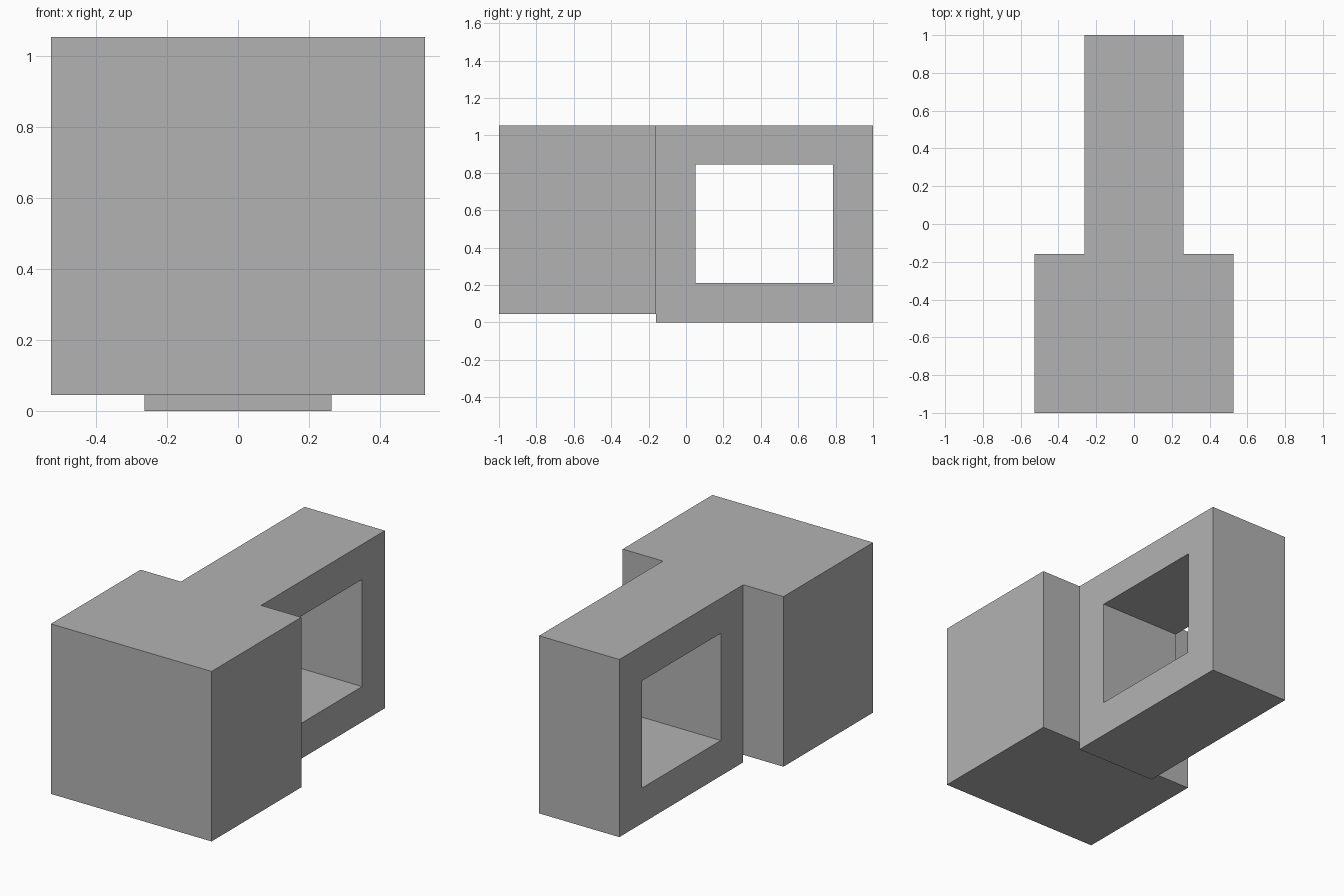
import bpy
import bmesh

cube = bpy.data.objects.get("Cube")
if cube:
    bpy.data.objects.remove(cube, do_unlink=True)

# Single plain grey
grey = bpy.data.materials.new("plain grey")
grey.use_nodes = True
colour = (0.45, 0.45, 0.45, 1)
grey.diffuse_color = colour
grey.node_tree.nodes["Principled BSDF"].inputs["Base Color"].default_value = colour

TOP = 1.053
JOIN = -0.16


def finish(name, bm):
    bmesh.ops.recalc_face_normals(bm, faces=bm.faces[:])
    mesh = bpy.data.meshes.new(name)
    bm.to_mesh(mesh)
    bm.free()
    mesh.materials.append(grey)
    obj = bpy.data.objects.new(name, mesh)
    bpy.context.collection.objects.link(obj)
    return obj


def rectangle(bm, x, y0, y1, z0, z1):
    return [bm.verts.new((x, y, z)) for y, z in
            ((y0, z0), (y1, z0), (y1, z1), (y0, z1))]


def extrude_across(bm, half_width):
    """Extrude the flat side profile from -x to +x."""
    result = bmesh.ops.extrude_face_region(bm, geom=bm.faces[:])
    moved = [v for v in result["geom"] if isinstance(v, bmesh.types.BMVert)]
    bmesh.ops.translate(bm, verts=moved, vec=(2 * half_width, 0, 0))


# Wide front block, raised slightly above the ground
half = 0.527
bm = bmesh.new()
bm.faces.new(rectangle(bm, -half, -1, JOIN, 0.045, TOP))
extrude_across(bm, half)
finish("front_block", bm)

# Narrow rear handle: a rectangular frame with an open window
half = 0.263
bm = bmesh.new()
outer = rectangle(bm, -half, JOIN, 1, 0, TOP)
inner = rectangle(bm, -half, 0.05, 0.787, 0.21, 0.845)
for i in range(4):
    j = (i + 1) % 4
    bm.faces.new((outer[i], outer[j], inner[j], inner[i]))
extrude_across(bm, half)
finish("rear_handle_frame", bm)
